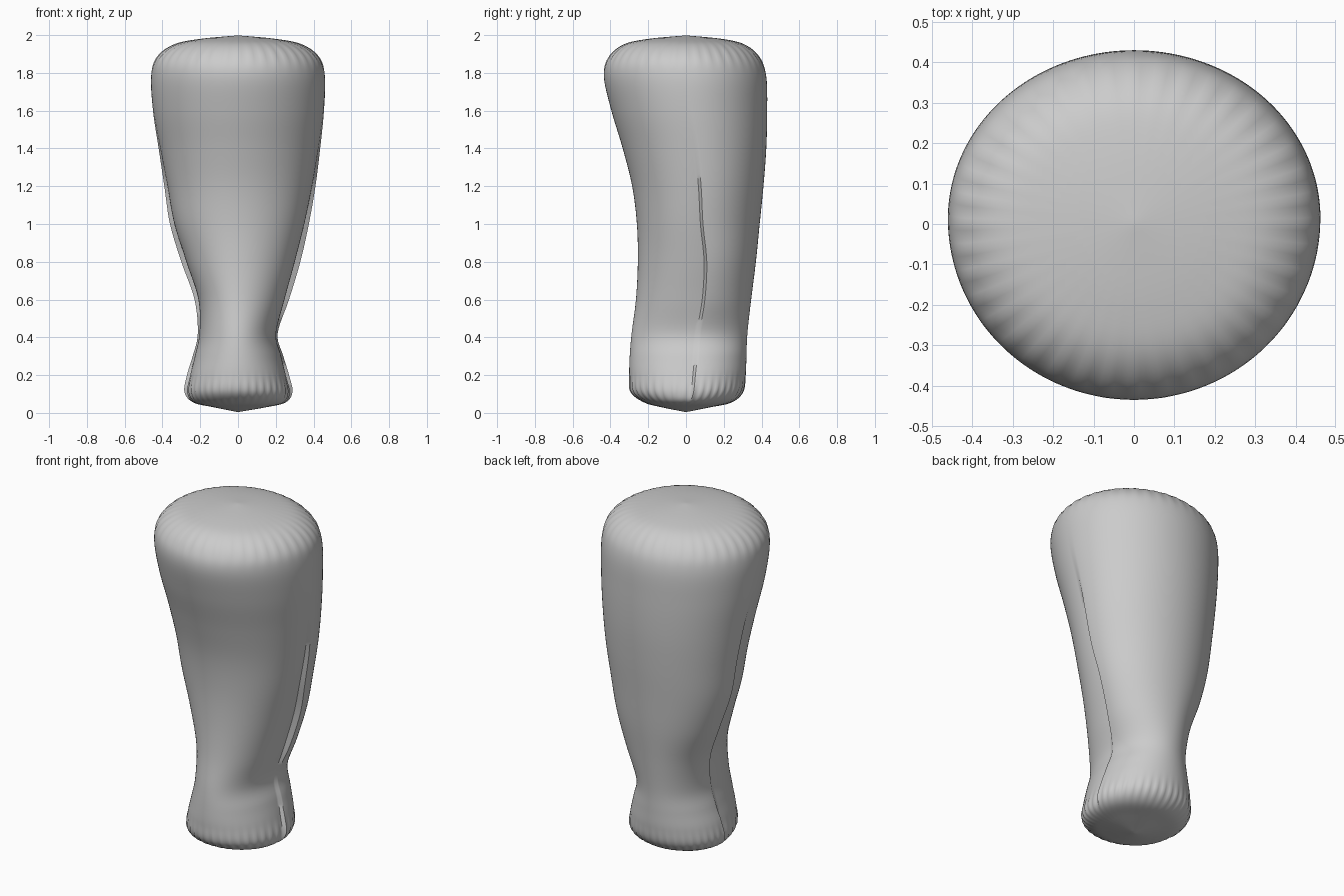
import bpy, math
from mathutils import Vector

if "Cube" in bpy.data.objects:
    bpy.data.objects.remove(bpy.data.objects["Cube"])

# Sections: height, left x, right x, front y, back y, crease y, crease depth
SECTIONS = [
    (0.005, .004, .004, -.004, .004, 0, 0),
    (0.03, .13, .15, -.13, .13, 0, 0),
    (0.055, .235, .25, -.22, .24, .02, .01),
    (0.11, .28, .285, -.29, .30, .04, .05),
    (0.20, .27, .27, -.30, .316, .05, .07),
    (0.30, .24, .24, -.298, .32, .06, .05),
    (0.42, .213, .21, -.288, .325, .07, .04),
    (0.60, .23, .27, -.265, .345, .10, .10),
    (0.80, .30, .33, -.255, .37, .11, .10),
    (1.00, .36, .375, -.26, .39, .09, .07),
    (1.20, .39, .41, -.285, .41, .08, .045),
    (1.40, .42, .435, -.335, .425, .06, .02),
    (1.60, .45, .455, -.395, .43, .03, .004),
    (1.78, .46, .46, -.435, .425, .01, 0),
    (1.88, .43, .43, -.41, .39, 0, 0),
    (1.95, .34, .34, -.33, .31, 0, 0),
    (1.98, .20, .20, -.2, .19, 0, 0),
    (1.998, .004, .004, -.004, .004, 0, 0),
]
SEGMENTS, STEPS, RIBS = 160, 6, 40


def catmull(a, b, c, d, t):
    return 0.5 * (2*b + (c - a)*t + (2*a - 5*b + 4*c - d)*t*t + (3*b - a - 3*c + d)*t**3)


def section(i, t):
    n = len(SECTIONS) - 1
    rows = [SECTIONS[min(max(i + k, 0), n)] for k in (-1, 0, 1, 2)]
    return [catmull(*v, t) for v in zip(*rows)]


def bump(v, centre, width):
    return math.exp(-((v - centre) / width) ** 2)


def ring(values):
    z, xl, xr, yf, yb, c, depth = values
    depth = max(depth, 0)
    ribs = 0.008 * bump(z, 1.91, .06) + 0.012 * bump(z, .11, .06)
    points = []
    for k in range(SEGMENTS):
        a = 2 * math.pi * k / SEGMENTS
        ca, sa = math.cos(a), math.sin(a)
        x = (xr if ca > 0 else xl) * ca
        r = 1 + ribs * math.cos(RIBS * a)
        y = (yb - c if sa > 0 else c - yf) * sa
        # Skin steps inward just ahead of the side crease
        if sa < -1e-6:
            x *= 1 - depth * (1 + sa) ** 1.5
        points.append(Vector((x * r, c + y * r, z)))
    return points


# Leg body lofted through the sections
rings = []
for i in range(len(SECTIONS) - 1):
    rings += [ring(section(i, s / STEPS)) for s in range(STEPS)]
rings.append(ring(SECTIONS[-1]))
verts = [p for r in rings for p in r]
faces = []
for j in range(len(rings) - 1):
    for k in range(SEGMENTS):
        a, b = j * SEGMENTS + k, j * SEGMENTS + (k + 1) % SEGMENTS
        faces.append((a, b, b + SEGMENTS, a + SEGMENTS))

# Caps at the sole and the top
faces.append(tuple(reversed(range(SEGMENTS))))
faces.append(tuple(range(len(verts) - SEGMENTS, len(verts))))

mesh = bpy.data.meshes.new("lower_leg")
mesh.from_pydata(verts, [], faces)
leg = bpy.data.objects.new("lower_leg", mesh)
bpy.context.collection.objects.link(leg)
bpy.context.view_layer.objects.active = leg
leg.select_set(True)
bpy.ops.object.shade_smooth_by_angle(angle=math.radians(45))
